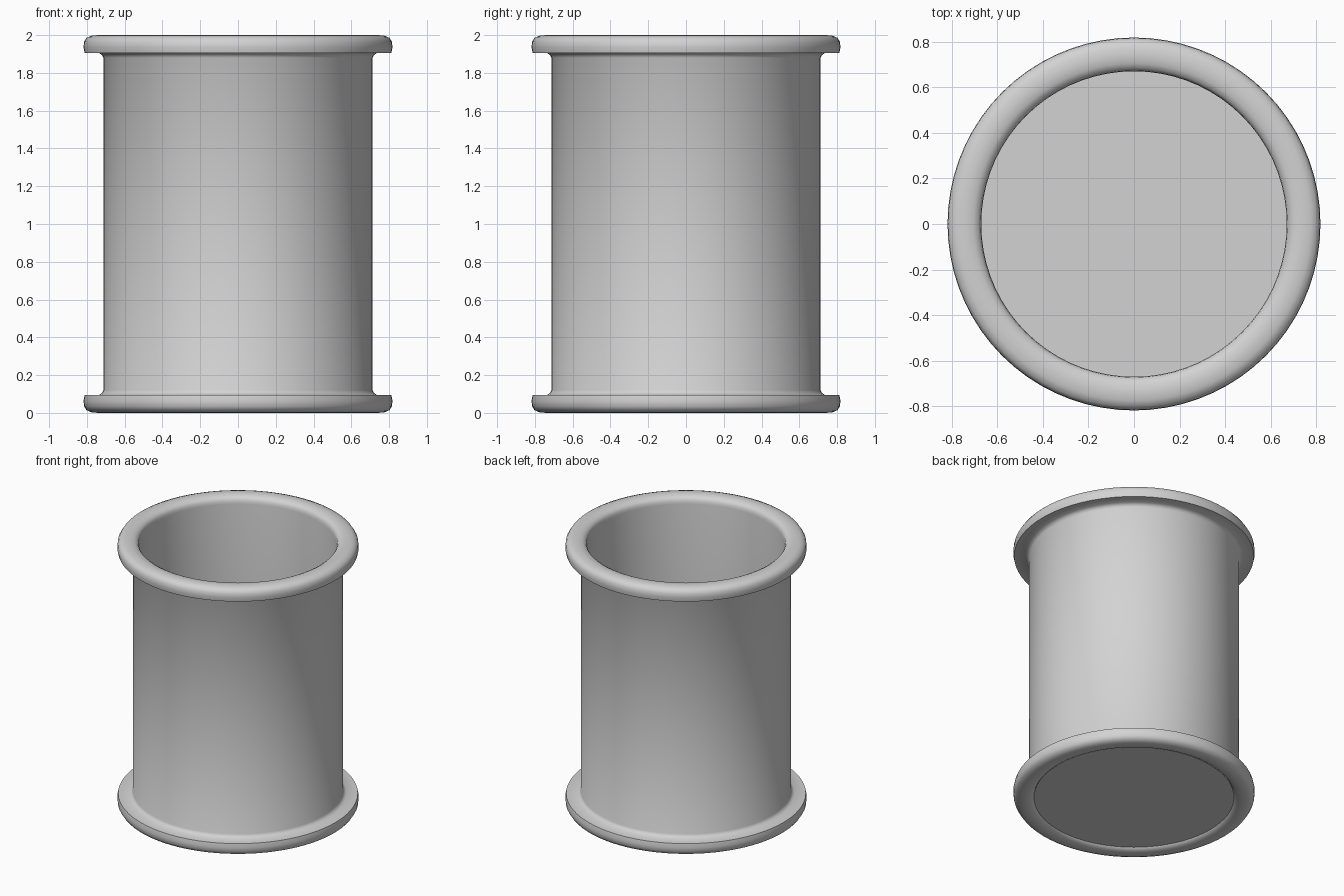
import bpy
import bmesh
import math
from mathutils import Matrix

if "Cube" in bpy.data.objects:
    bpy.data.objects.remove(bpy.data.objects["Cube"], do_unlink=True)

SEGMENTS = 72
HEIGHT = 2.0

grey = bpy.data.materials.new("light grey")
grey.use_nodes = True
colour = (0.65, 0.65, 0.65, 1)
grey.diffuse_color = colour
grey.node_tree.nodes["Principled BSDF"].inputs["Base Color"].default_value = colour


def make_object(name, bm):
    mesh = bpy.data.meshes.new(name)
    bmesh.ops.recalc_face_normals(bm, faces=bm.faces)
    bm.to_mesh(mesh)
    bm.free()
    obj = bpy.data.objects.new(name, mesh)
    bpy.context.collection.objects.link(obj)
    mesh.materials.append(grey)
    bpy.ops.object.select_all(action="DESELECT")
    obj.select_set(True)
    bpy.context.view_layer.objects.active = obj
    bpy.ops.object.shade_smooth_by_angle(angle=math.radians(55))
    return obj


# Lower rim, from the outer wall around the rounded flange to the inner wall
rim = [(0.712, 0.12), (0.72, 0.106), (0.735, 0.095), (0.812, 0.095),
       (0.818, 0.065), (0.815, 0.035), (0.802, 0.014), (0.775, 0.003),
       (0.74, 0.0), (0.705, 0.004), (0.683, 0.016), (0.673, 0.032),
       (0.67, 0.055)]
# Upper rim mirrors the lower one and closes the wall's cross-section
profile = rim + [(r, HEIGHT - z) for r, z in reversed(rim)]

# Tube with both flanges, turned around the z axis
bm = bmesh.new()
verts = [bm.verts.new((r, 0, z)) for r, z in profile]
edges = [bm.edges.new((v, verts[(i + 1) % len(verts)]))
         for i, v in enumerate(verts)]
bmesh.ops.spin(bm, geom=verts + edges, cent=(0, 0, 0), axis=(0, 0, 1),
               angle=math.tau, steps=SEGMENTS)
bmesh.ops.remove_doubles(bm, verts=bm.verts, dist=0.0005)
make_object("flanged_tube", bm)

# Floor closing the bottom
bm = bmesh.new()
bmesh.ops.create_circle(bm, cap_ends=True, segments=SEGMENTS, radius=0.678,
                        matrix=Matrix.Translation((0, 0, 0.02)))
make_object("floor", bm)
